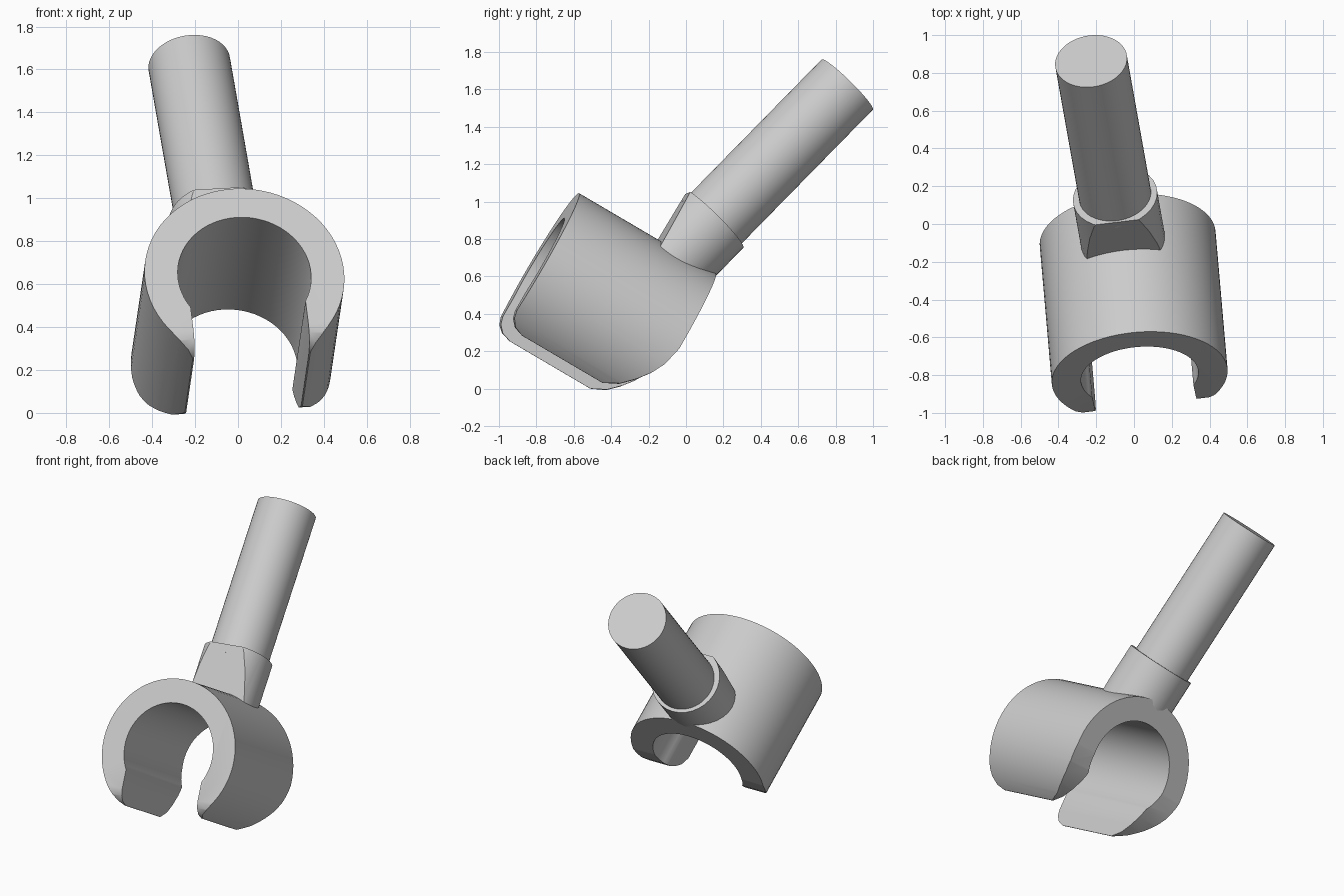
import bpy, bmesh, math
from mathutils import Vector, Matrix

if "Cube" in bpy.data.objects:
    bpy.data.objects.remove(bpy.data.objects["Cube"])

# Local frame of the clip: x across, y along the hole, z away from the opening
bar_dir = Vector((-0.124, 0.695, 0.709)).normalized()
axis = Vector((-0.075, 0.86, -0.505)).normalized()
up = (bar_dir - axis * bar_dir.dot(axis)).normalized()
side = axis.cross(up)
FRAME = Matrix((side, axis, up)).transposed().to_4x4()
FRAME.translation = (0.03, -0.808, 0.642)

R_OUT, R_IN, GAP, LENGTH = 0.467, 0.312, 0.27, 0.85


def finish(name, bm, smooth=True):
    bmesh.ops.recalc_face_normals(bm, faces=bm.faces)
    mesh = bpy.data.meshes.new(name)
    bm.to_mesh(mesh)
    bm.free()
    ob = bpy.data.objects.new(name, mesh)
    bpy.context.collection.objects.link(ob)
    ob.matrix_world = FRAME
    if smooth:
        shade(ob)
    return ob


def shade(ob):
    bpy.ops.object.select_all(action='DESELECT')
    ob.select_set(True)
    bpy.context.view_layer.objects.active = ob
    bpy.ops.object.shade_smooth_by_angle(angle=math.radians(30))


def prism(points, offset):
    bm = bmesh.new()
    face = bm.faces.new([bm.verts.new(p) for p in points])
    ext = bmesh.ops.extrude_face_region(bm, geom=[face])
    moved = [g for g in ext['geom'] if isinstance(g, bmesh.types.BMVert)]
    bmesh.ops.translate(bm, verts=moved, vec=offset)
    return bm


def rod(start, end, radius, segments):
    start, end = Vector(start), Vector(end)
    d = end - start
    m = Matrix.Translation((start + end) / 2) @ d.to_track_quat('Z', 'Y').to_matrix().to_4x4()
    bm = bmesh.new()
    bmesh.ops.create_cone(bm, cap_ends=True, segments=segments, radius1=radius,
                          radius2=radius, depth=d.length, matrix=m)
    return bm


def arc(radius, start, end, n):
    return [(radius * math.cos(t), 0, radius * math.sin(t))
            for t in (start + (end - start) * i / n for i in range(n + 1))]


# C-shaped clip: open ring with a parallel-sided mouth
a_out = -math.acos(GAP / R_OUT)
a_in = -math.acos(GAP / R_IN)
profile = (arc(R_OUT, a_out, math.pi - a_out, 56)
           + arc(R_IN, math.pi - a_in, a_in, 44))
clip = finish("clip", prism(profile, (0, LENGTH, 0)), smooth=False)

# Side outline that rounds the front and back corners of the arms
outline = [(-0.1, 0.6), (-0.1, -0.28), (0, -0.28), (0.012, -0.322), (0.045, -0.358),
           (0.1, -0.376), (0.6, -0.376), (0.68, -0.335), (0.74, -0.275),
           (0.79, -0.21), (0.825, -0.14), (0.85, -0.03), (0.95, -0.03), (0.95, 0.6)]
cutter = finish("arm_cutter", prism([(-0.7, y, z) for y, z in outline], (1.4, 0, 0)), False)
cutter.hide_render = True
mod = clip.modifiers.new("round_arms", 'BOOLEAN')
mod.operation = 'INTERSECT'
mod.solver = 'EXACT'
mod.object = cutter
bpy.context.view_layer.objects.active = clip
bpy.ops.object.modifier_apply(modifier=mod.name)
bpy.data.objects.remove(cutter)
shade(clip)

# Wrist collar, flattened on the front
b = Vector((0, bar_dir.dot(axis), bar_dir.dot(up)))
top = Vector((0, 0.705, 0.716))
shift = Vector((0, -0.010, 0.0025))
bm = rod(top - b * 0.35 + shift, top + shift, 0.225, 32)
cut = bmesh.ops.bisect_plane(bm, geom=bm.verts[:] + bm.edges[:] + bm.faces[:],
                             plane_co=(0, 0.508, 0), plane_no=(0, -1, 0), clear_outer=True)
bmesh.ops.holes_fill(bm, edges=[e for e in bm.edges if e.is_boundary])
finish("wrist_collar", bm)

# Round peg
finish("peg", rod(top - b * 0.05, top + b * 1.02, 0.192, 48))
